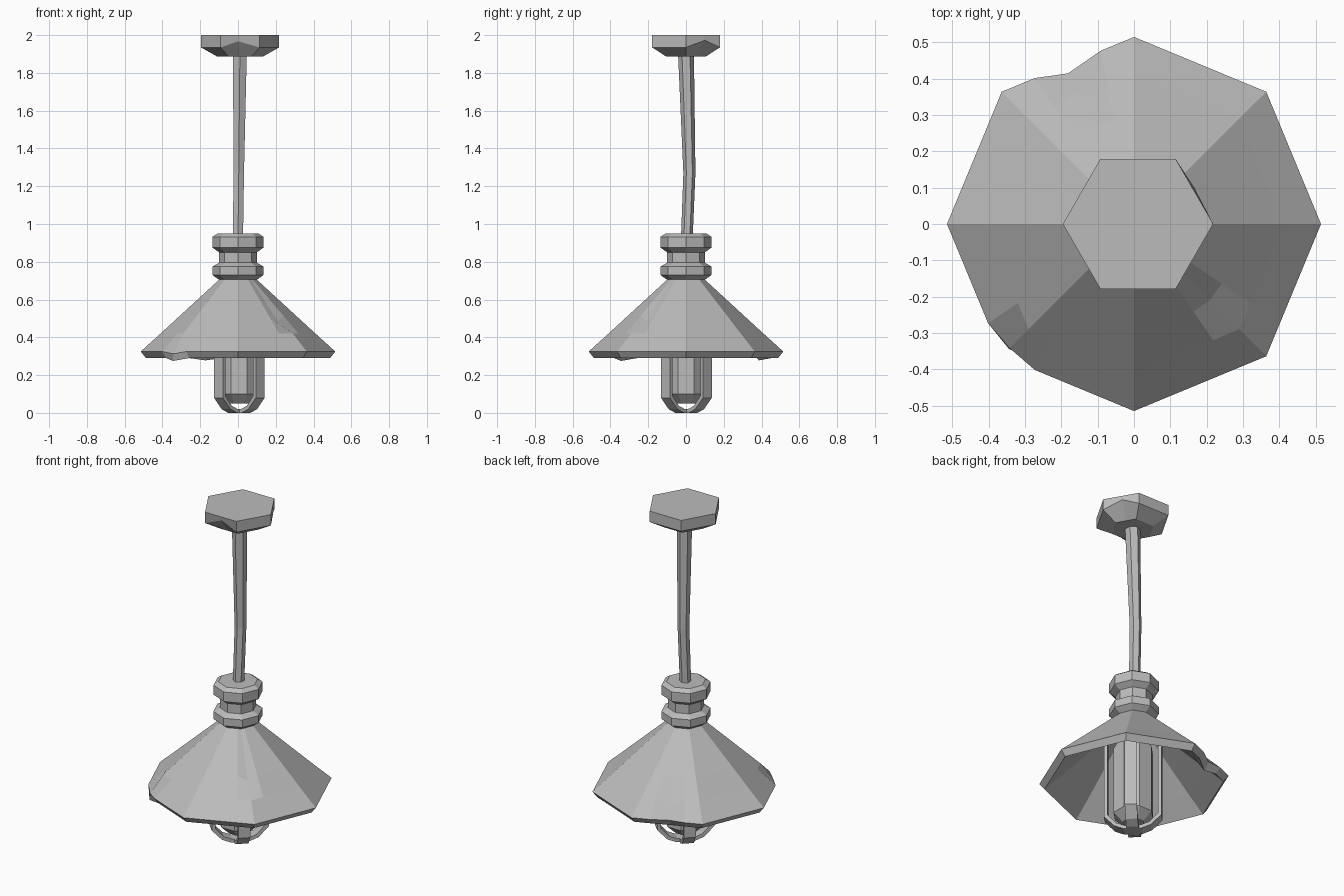
import bpy, bmesh
from math import sin, cos, pi, radians
from mathutils import Vector, Matrix

cube = bpy.data.objects.get("Cube")
if cube:
    bpy.data.objects.remove(cube, do_unlink=True)

grey = bpy.data.materials.new("worn_grey_metal")
grey.use_nodes = True
colour = (0.5, 0.5, 0.5, 1)
grey.diffuse_color = colour
grey.node_tree.nodes["Principled BSDF"].inputs["Base Color"].default_value = colour


def finish(name, bm):
    """Turn a bmesh into a flat shaded object."""
    bmesh.ops.recalc_face_normals(bm, faces=bm.faces[:])
    mesh = bpy.data.meshes.new(name)
    bm.to_mesh(mesh)
    bm.free()
    mesh.materials.append(grey)
    obj = bpy.data.objects.new(name, mesh)
    bpy.context.collection.objects.link(obj)
    return obj


def outline(sides, splits, turn):
    """Unit polygon whose edges are split into equal pieces."""
    corners = [Vector((cos(2 * pi * i / sides + turn), sin(2 * pi * i / sides + turn)))
               for i in range(sides)]
    return [corners[i].lerp(corners[(i + 1) % sides], k / splits)
            for i in range(sides) for k in range(splits)]


def lathe(name, profile, sides, splits=1, turn=0, centre=(0, 0), dents=()):
    """Loft polygon rings of (radius, height, [centre]); dents move the nearest vertex."""
    bm = bmesh.new()
    shape = outline(sides, splits, turn)
    rings = []
    for r, z, *c in profile:
        cx, cy = c[0] if c else centre
        rings.append([bm.verts.new((cx + p.x * r, cy + p.y * r, z)) for p in shape])
    n = len(shape)
    for low, high in zip(rings, rings[1:]):
        for i in range(n):
            j = (i + 1) % n
            bm.faces.new((low[i], low[j], high[j], high[i]))
    bm.faces.new(rings[0])
    bm.faces.new(rings[-1])
    for spot, move in dents:
        near = min(bm.verts, key=lambda v: (v.co - Vector(spot)).length)
        near.co += Vector(move)
    return finish(name, bm)


# Ceiling plate with two chips in its lower edge
lathe("ceiling_plate", [(0.207, 2.0), (0.207, 1.935), (0.12, 1.886)], 6, 2, centre=(0.011, 0),
      dents=[((0.01, -0.18, 1.935), (-0.01, 0.02, 0.032)),
             ((0.165, 0.09, 1.935), (0, 0.01, 0.038))])

# Slightly bent cord
lathe("cord", [(0.042, 1.9, (0.01, 0)), (0.032, 1.27, (0.004, 0.018)),
               (0.031, 0.94, (0, 0.005))], 6, turn=pi / 6)

# Socket with two collars and a neck
lathe("socket", [(0.108, 0.95), (0.135, 0.932), (0.135, 0.875), (0.1, 0.85), (0.1, 0.795),
                 (0.135, 0.775), (0.135, 0.73), (0.1, 0.705)], 8)

# Conical shade, battered along the rim
lathe("shade", [(0.1, 0.705), (0.31, 0.512), (0.41, 0.42), (0.515, 0.325), (0.487, 0.29),
                (0.39, 0.375), (0.28, 0.475), (0.08, 0.66)], 8, 4,
      dents=[((-0.182, 0.44, 0.325), (0, -0.025, -0.005)),
             ((-0.172, 0.416, 0.29), (0, -0.03, -0.012)),
             ((-0.145, 0.35, 0.42), (-0.01, 0.015, -0.03)),
             ((-0.364, -0.364, 0.325), (0.022, 0.022, -0.012)),
             ((-0.344, -0.344, 0.29), (0, 0, -0.015)),
             ((0.219, -0.219, 0.512), (-0.01, 0.01, -0.025))])

# Bulb
lathe("bulb", [(0.06, 0.05), (0.112, 0.1), (0.112, 0.5), (0.06, 0.6)], 8, turn=pi / 8,
      centre=(0.005, 0))

# Two crossing U straps form the guard cage
half = [(0.157, 0.62), (0.157, 0.08), (0.1, 0.02), (0.05, 0.0)]
inner = [(0.137, 0.62), (0.137, 0.09), (0.09, 0.038), (0.045, 0.02)]
width = 0.066


def mirrored(path):
    return path + [(-u, z) for u, z in reversed(path)]


for angle, side in ((45, "left"), (135, "right")):
    bm = bmesh.new()
    loops = [[bm.verts.new((u, s * width / 2, z)) for u, z in mirrored(path)]
             for path, s in ((half, -1), (half, 1), (inner, 1), (inner, -1))]
    for a, b in zip(loops, loops[1:] + loops[:1]):
        for i in range(len(a) - 1):
            bm.faces.new((a[i], a[i + 1], b[i + 1], b[i]))
    for end in (0, -1):
        bm.faces.new([loop[end] for loop in loops])
    bm.transform(Matrix.Translation((0.007, 0.002, 0)) @ Matrix.Rotation(radians(angle), 4, "Z"))
    finish("guard_strap_" + side, bm)
